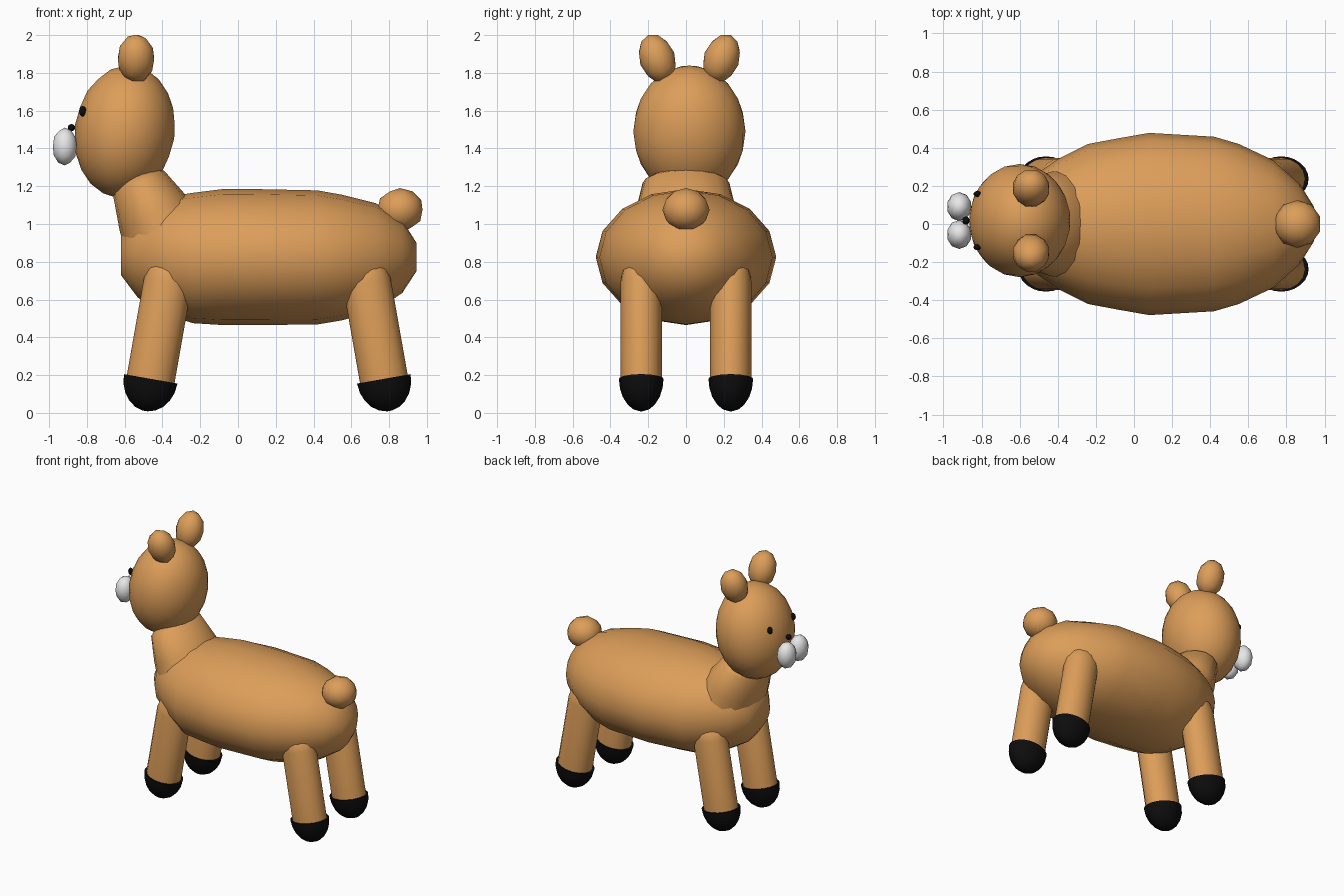
import bpy, bmesh, math
from mathutils import Matrix, Vector

cube = bpy.data.objects.get("Cube")
if cube:
    bpy.data.objects.remove(cube, do_unlink=True)


def material(name, colour):
    m = bpy.data.materials.new(name)
    m.use_nodes = True
    m.diffuse_color = (*colour, 1)
    bsdf = next(n for n in m.node_tree.nodes if n.type == 'BSDF_PRINCIPLED')
    bsdf.inputs["Base Color"].default_value = (*colour, 1)
    bsdf.inputs["Roughness"].default_value = 0.8
    return m


TAN = material("tan_fur", (0.72, 0.34, 0.10))
BLACK = material("black", (0.004, 0.004, 0.004))
WHITE = material("white", (0.8, 0.8, 0.8))


def finish(name, bm, mat, matrix, sharp=50):
    """Place the mesh, colour it and smooth it up to the sharp angle."""
    bmesh.ops.transform(bm, matrix=matrix, verts=bm.verts)
    bmesh.ops.recalc_face_normals(bm, faces=bm.faces)
    mesh = bpy.data.meshes.new(name)
    bm.to_mesh(mesh)
    bm.free()
    mesh.materials.append(mat)
    obj = bpy.data.objects.new(name, mesh)
    bpy.context.collection.objects.link(obj)
    bpy.ops.object.select_all(action='DESELECT')
    obj.select_set(True)
    bpy.context.view_layer.objects.active = obj
    bpy.ops.object.shade_smooth_by_angle(angle=math.radians(sharp))
    return obj


def placed(loc, tilt_x=0, tilt_y=0):
    return (Matrix.Translation(loc) @ Matrix.Rotation(math.radians(tilt_x), 4, 'X')
            @ Matrix.Rotation(math.radians(tilt_y), 4, 'Y'))


def ball(name, loc, radii, mat, detail=2, tilt_x=0, tilt_y=0):
    bm = bmesh.new()
    bmesh.ops.create_icosphere(bm, subdivisions=detail, radius=1)
    return finish(name, bm, mat,
                  placed(loc, tilt_x, tilt_y) @ Matrix.Diagonal((*radii, 1)), 80)


def loft(name, rings, sides, mat, matrix, sharp=50):
    """Skin elliptical rings (height, x radius, y radius, x offset)."""
    bm = bmesh.new()
    loops = []
    for h, rx, ry, cx in rings:
        angles = [math.tau * i / sides for i in range(sides)]
        loops.append([bm.verts.new((cx + rx * math.cos(a), ry * math.sin(a), h))
                      for a in angles])
    for low, high in zip(loops, loops[1:]):
        for i in range(sides):
            j = (i + 1) % sides
            bm.faces.new((low[i], low[j], high[j], high[i]))
    bm.faces.new(loops[0])
    bm.faces.new(loops[-1])
    return finish(name, bm, mat, matrix, sharp)


# Body: sections along x as (x, half width, bottom, top)
sections = [(-0.62, 0.13, 0.73, 0.94), (-0.53, 0.25, 0.61, 1.08),
            (-0.40, 0.34, 0.53, 1.14), (-0.24, 0.42, 0.475, 1.165),
            (-0.08, 0.45, 0.465, 1.185), (0.08, 0.478, 0.465, 1.185),
            (0.42, 0.458, 0.468, 1.178), (0.55, 0.42, 0.49, 1.155),
            (0.73, 0.335, 0.54, 1.11), (0.87, 0.21, 0.635, 1.02),
            (0.945, 0.09, 0.75, 0.9)]
body_rings = [(x, (top - low) / 2, w, -(top + low) / 2) for x, w, low, top in sections]
loft("body", body_rings, 16, TAN, placed((0, 0, 0), tilt_y=90), 70)

# Neck: flared trunk leaning towards the head
neck_rings = [(-0.45, 0.25, 0.30, 0), (-0.2, 0.20, 0.27, 0), (-0.02, 0.15, 0.23, 0),
              (0.02, 0.10, 0.17, 0)]
loft("neck", neck_rings, 16, TAN, placed((-0.535, 0, 1.235), tilt_y=-26), 70)

# Head
MID = 0.018
ball("head", (-0.6, MID, 1.49), (0.265, 0.297, 0.352), TAN, 3, tilt_y=8)
ball("nose", (-0.882, MID, 1.51), (0.02, 0.022, 0.02), BLACK)
for side, s in (("left", -1), ("right", 1)):
    # the animal looks along -x, so its right side is +y
    ball(side + "_ear", (-0.54, MID + s * 0.17, 1.875), (0.1, 0.095, 0.135), TAN,
         tilt_x=-s * 20)
    ball(side + "_eye", (-0.822, MID + s * 0.14, 1.597), (0.02, 0.016, 0.028), BLACK)
    ball(side + "_muzzle", (-0.917, MID + s * 0.073, 1.41), (0.066, 0.076, 0.1), WHITE)

# Tail
ball("tail", (0.858, 0, 1.075), (0.125, 0.125, 0.115), TAN)

# Legs: capsule-topped columns with rounded hooves
LEG_X, LEG_Y = 0.128, 0.11
leg_rings = [(0, LEG_X, LEG_Y, 0), (0.52, LEG_X, LEG_Y, 0)]
for step in (25, 50, 75):
    c, s = math.cos(math.radians(step)), math.sin(math.radians(step))
    leg_rings.append((0.52 + 0.14 * s, LEG_X * c, LEG_Y * c, 0))

HOOF_X, HOOF_Y, HOOF_DEPTH = 0.144, 0.118, 0.173
hoof_rings = []
for step in range(5, 91, 17):
    s, c = math.sin(math.radians(step)), math.cos(math.radians(step))
    hoof_rings.append((-HOOF_DEPTH * c, HOOF_X * s, HOOF_Y * s, 0))
hoof_rings.append((0, HOOF_X, HOOF_Y, 0))

for end, x, tilt in (("front", -0.462, 10), ("hind", 0.772, -10)):
    for side, y in (("left", -0.237), ("right", 0.237)):
        spot = placed((x, y, 0.18), tilt_y=tilt)
        loft(f"{end}_{side}_leg", leg_rings, 16, TAN, spot)
        loft(f"{end}_{side}_hoof", hoof_rings, 24, BLACK, spot)
